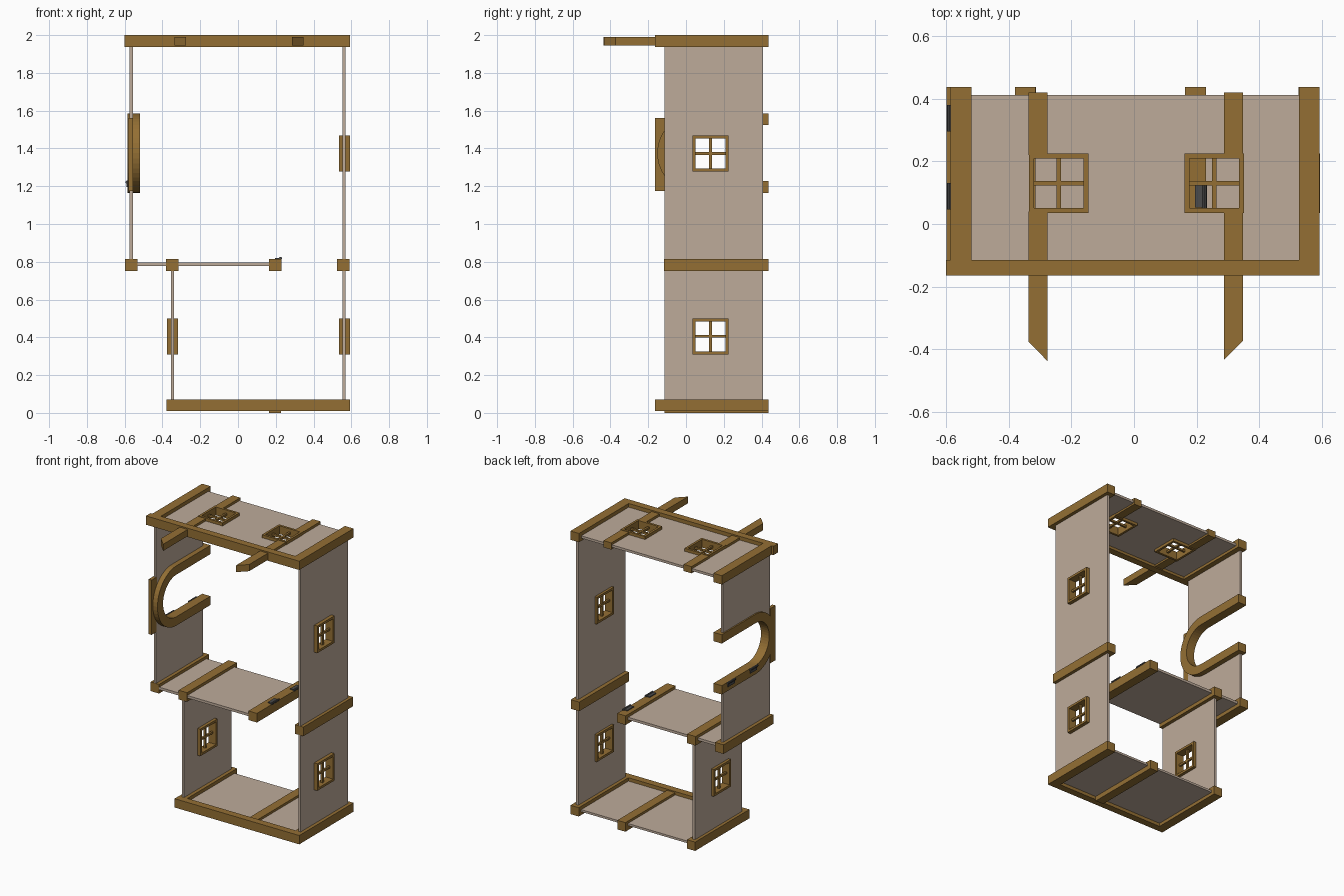
import bpy, bmesh, math
from mathutils import Vector

if "Cube" in bpy.data.objects:
    bpy.data.objects.remove(bpy.data.objects["Cube"])


def material(name, col):
    m = bpy.data.materials.new(name)
    m.diffuse_color = (*col, 1)
    m.use_nodes = True
    m.node_tree.nodes["Principled BSDF"].inputs["Base Color"].default_value = m.diffuse_color
    return m


WOOD = material("timber brown", (0.296, 0.159, 0.034))
PLASTER = material("plaster tan", (0.515, 0.407, 0.323))
IRON = material("dark iron", (0.07, 0.07, 0.07))


def finish(bm, name, mat):
    bmesh.ops.recalc_face_normals(bm, faces=bm.faces)
    me = bpy.data.meshes.new(name)
    bm.to_mesh(me)
    bm.free()
    me.materials.append(mat)
    ob = bpy.data.objects.new(name, me)
    bpy.context.collection.objects.link(ob)
    return ob


def add_box(bm, lo, hi):
    vs = bmesh.ops.create_cube(bm, size=1)["verts"]
    for v in vs:
        v.co = Vector([(lo[i] + hi[i]) / 2 + v.co[i] * (hi[i] - lo[i]) for i in range(3)])


def box(name, mat, x, y, z):
    bm = bmesh.new()
    add_box(bm, (x[0], y[0], z[0]), (x[1], y[1], z[1]))
    return finish(bm, name, mat)


def place(axis, u, v, w):
    """Map in-plane (u, v) and depth w to xyz, for a plane facing x or z."""
    return Vector((w, u, v)) if axis == "x" else Vector((u, v, w))


def slab(name, mat, axis, outline, w0, w1):
    """Extrude a 2D outline between two depths."""
    bm = bmesh.new()
    f = bm.faces.new([bm.verts.new(place(axis, u, v, w0)) for u, v in outline])
    r = bmesh.ops.extrude_face_region(bm, geom=[f])
    shift = place(axis, 0, 0, w1 - w0)
    bmesh.ops.translate(bm, vec=shift, verts=[g for g in r["geom"] if isinstance(g, bmesh.types.BMVert)])
    return finish(bm, name, mat)


def panel(name, axis, u, v, w0, w1, holes=()):
    """Plaster sheet with square window openings."""
    h = 0.083
    us = sorted({*u, *(c + s * h for c, _ in holes for s in (-1, 1))})
    vs = sorted({*v, *(c + s * h for _, c in holes for s in (-1, 1))})
    bm = bmesh.new()
    grid = {(i, j): bm.verts.new(place(axis, a, b, w0)) for i, a in enumerate(us) for j, b in enumerate(vs)}
    for i in range(len(us) - 1):
        for j in range(len(vs) - 1):
            cu, cv = (us[i] + us[i + 1]) / 2, (vs[j] + vs[j + 1]) / 2
            if not any(abs(cu - a) < h and abs(cv - b) < h for a, b in holes):
                bm.faces.new([grid[i, j], grid[i + 1, j], grid[i + 1, j + 1], grid[i, j + 1]])
    r = bmesh.ops.extrude_face_region(bm, geom=bm.faces[:])
    bmesh.ops.translate(bm, vec=place(axis, 0, 0, w1 - w0),
                        verts=[g for g in r["geom"] if isinstance(g, bmesh.types.BMVert)])
    return finish(bm, name, PLASTER)


def window(name, axis, u, v, w):
    """Deep square frame with a thin cross of glazing bars."""
    bm = bmesh.new()
    o, i, d, t = 0.095, 0.079, 0.029, 0.007
    bars = [(-o, -i, -o, o, d), (i, o, -o, o, d), (-i, i, -o, -i, d), (-i, i, i, o, d),
            (-t, t, -i, i, t), (-i, i, -t, t, t)]
    for u0, u1, v0, v1, dep in bars:
        add_box(bm, place(axis, u + u0, v + v0, w - dep), place(axis, u + u1, v + v1, w + dep))
    return finish(bm, name, WOOD)


def hinge(name, x, z, y, leaf_lo, leaf_hi):
    """Knuckle barrel with one flat leaf."""
    bm = bmesh.new()
    bmesh.ops.create_cone(bm, cap_ends=True, segments=10, radius1=0.008, radius2=0.008, depth=0.084)
    for v in bm.verts:
        v.co = Vector((x + v.co.x, y + v.co.z, z + v.co.y))
    add_box(bm, (leaf_lo[0], y - 0.036, leaf_lo[1]), (leaf_hi[0], y + 0.036, leaf_hi[1]))
    return finish(bm, name, IRON)


FRONT, BACK, LIP = -0.115, 0.437, -0.165
WY, WALL_Y = 0.13, (-0.115, 0.408)
UP, LOW = 1.373, 0.405

# Ground floor with its timber surround
panel("ground_floor", "z", (-0.36, 0.57), (FRONT, 0.41), 0.033, 0.048)
box("ground_front_beam", WOOD, (-0.378, 0.592), (LIP, FRONT), (0.01, 0.072))
for n, x in (("left", -0.345), ("right", 0.56)):
    box(f"ground_{n}_beam", WOOD, (x - 0.032, x + 0.032), (FRONT, BACK), (0.01, 0.072))
box("ground_middle_beam", WOOD, (0.165, 0.228), (FRONT, BACK), (0, 0.064))

# Middle floor and its joists
panel("middle_floor", "z", (-0.57, 0.22), (FRONT, 0.41), 0.777, 0.795)
for n, x in (("outer", -0.565), ("left", -0.347), ("stair", 0.196), ("right", 0.557)):
    box(f"middle_{n}_beam", WOOD, (x - 0.033, x + 0.033), (-0.117, BACK), (0.751, 0.815))

# Walls
panel("right_wall", "x", WALL_Y, (0.03, 1.965), 0.552, 0.568, [(WY, LOW), (WY, UP)])
panel("lower_left_wall", "x", WALL_Y, (0.03, 0.79), -0.355, -0.338, [(WY, LOW)])
window("right_lower_window", "x", WY, LOW, 0.564)
window("right_upper_window", "x", WY, UP, 0.564)
window("left_lower_window", "x", WY, LOW, -0.346)

# Round-ended opening in the upper left wall
CY, CZ, R_OUT, R_IN, SEG = 0.058, 1.375, 0.21, 0.148, 24


def arc(r, a0, a1):
    return [(CY + r * math.cos(a0 + (a1 - a0) * k / SEG), CZ + r * math.sin(a0 + (a1 - a0) * k / SEG))
            for k in range(SEG + 1)]


q, p = math.pi / 2, math.pi
outer, inner = arc(R_OUT, q, 3 * q), arc(R_IN, 3 * q, q)
ring = [(BACK, CZ + R_OUT), *outer, (BACK, CZ - R_OUT), (BACK, CZ - R_IN), *inner, (BACK, CZ + R_IN)]
slab("arched_frame", WOOD, "x", ring, -0.584, -0.52)
r_mid = 0.18
stop = p - math.acos((CY - FRONT) / r_mid)
for n, s, z in (("above", 1, 1.965), ("below", -1, 0.785)):
    edge = arc(r_mid, s * q, s * stop)
    slab(f"upper_left_wall_{n}_opening", PLASTER, "x",
         [(WALL_Y[1], z), (WALL_Y[1], CZ + s * r_mid), *edge, (FRONT, z)], -0.574, -0.556)
box("arch_front_plate", WOOD, (-0.58, -0.556), (LIP, -0.108), (1.175, 1.56))

# Hinges on the opening sill and the stair edge
for k, y in enumerate((0.088, 0.337)):
    hinge(f"sill_hinge_{k}", -0.588, 1.222, y, (-0.59, 1.195), (-0.583, 1.225))
    hinge(f"stair_hinge_{k}", 0.225, 0.818, y, (0.195, 0.813), (0.226, 0.821))

# Flat roof with timber surround
WX = (-0.24, 0.256)
panel("roof", "z", (-0.578, 0.575), (FRONT, 0.412), 1.957, 1.974, [(x, WY) for x in WX])
box("roof_front_beam", WOOD, (-0.6, 0.592), (LIP, FRONT), (1.938, 2.0))
for n, x in (("left", -0.553), ("right", 0.558)):
    box(f"roof_{n}_beam", WOOD, (x - 0.032, x + 0.034), (FRONT, BACK), (1.938, 2.0))

# Roof windows and joists, interrupted by the windows, with mitred front ends
for n, x0, tip_l, tip_r, wx in (("left", -0.337, -0.375, -0.437, WX[0]), ("right", 0.287, -0.433, -0.372, WX[1])):
    x1 = x0 + 0.061
    window(f"roof_{n}_window", "z", wx, WY, 1.966)
    slab(f"roof_{n}_joist_front", WOOD, "z",
         [(x0, tip_l), (x1, tip_r), (x1, WY - 0.09), (x0, WY - 0.09)], 1.944, 1.991)
    box(f"roof_{n}_joist_back", WOOD, (x0, x1), (WY + 0.09, 0.42), (1.944, 1.991))
